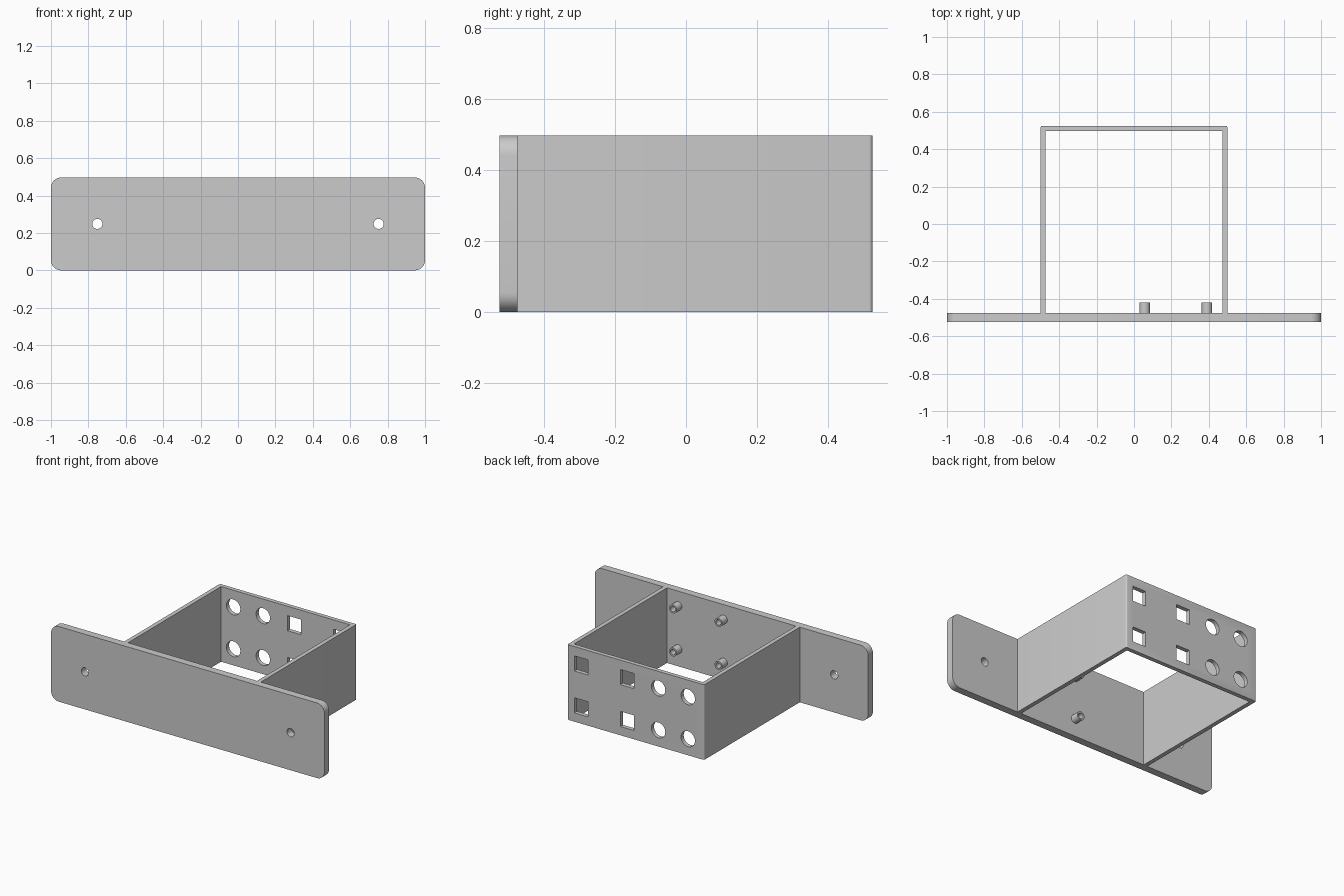
import bpy, bmesh, math
from mathutils import Matrix, Vector

if "Cube" in bpy.data.objects:
    bpy.data.objects.remove(bpy.data.objects["Cube"])

H = 0.497                      # overall height
FRONT, BACK = -0.525, 0.525    # depth limits
PLATE_BACK = -0.475
WALL = 0.028

grey = bpy.data.materials.new("plain grey")
grey.diffuse_color = (0.6, 0.6, 0.6, 1)
grey.use_nodes = True
grey.node_tree.nodes["Principled BSDF"].inputs["Base Color"].default_value = grey.diffuse_color


def finish(name, bm):
    bmesh.ops.recalc_face_normals(bm, faces=bm.faces)
    mesh = bpy.data.meshes.new(name)
    bm.to_mesh(mesh)
    bm.free()
    mesh.materials.append(grey)
    ob = bpy.data.objects.new(name, mesh)
    bpy.context.collection.objects.link(ob)
    return ob


def select(ob):
    bpy.ops.object.select_all(action='DESELECT')
    ob.select_set(True)
    bpy.context.view_layer.objects.active = ob


def smooth(ob):
    select(ob)
    bpy.ops.object.shade_smooth_by_angle(angle=math.radians(30))


def extrude(bm, points, offset):
    """Closed outline extruded along an offset vector."""
    face = bm.faces.new([bm.verts.new(p) for p in points])
    new = bmesh.ops.extrude_face_region(bm, geom=[face])["geom"]
    bmesh.ops.translate(bm, vec=Vector(offset),
                        verts=[v for v in new if isinstance(v, bmesh.types.BMVert)])


def arc(cx, cy, r, start, steps):
    """Quarter arc from a start angle in degrees."""
    return [(cx + r * math.cos(math.radians(start + 90 * i / steps)),
             cy + r * math.sin(math.radians(start + 90 * i / steps)))
            for i in range(steps + 1)]


def circle(x, z, r, y, n=32):
    return [(x + r * math.cos(2 * math.pi * i / n), y,
             z + r * math.sin(2 * math.pi * i / n)) for i in range(n)]


def square(x, z, h, y):
    return [(x - h, y, z - h), (x + h, y, z - h), (x + h, y, z + h), (x - h, y, z + h)]


def cut(ob, outlines, depth):
    """Cut all outlines through the object along y."""
    bm = bmesh.new()
    for pts in outlines:
        extrude(bm, pts, (0, depth, 0))
    cutter = finish("hole_cutter", bm)
    cutter.hide_render = True
    mod = ob.modifiers.new("holes", 'BOOLEAN')
    mod.operation = 'DIFFERENCE'
    mod.solver = 'EXACT'
    mod.object = cutter
    select(ob)
    bpy.ops.object.modifier_apply(modifier=mod.name)
    bpy.data.objects.remove(cutter, do_unlink=True)


# Front plate with rounded corners and two screw holes
R = 0.055
outline = (arc(1 - R, H - R, R, 0, 8) + arc(-1 + R, H - R, R, 90, 8)
           + arc(-1 + R, R, R, 180, 8) + arc(1 - R, R, R, 270, 8))
bm = bmesh.new()
extrude(bm, [(x, FRONT, z) for x, z in outline], (0, PLATE_BACK - FRONT, 0))
plate = finish("front_plate", bm)
cut(plate, [circle(s * 0.752, H / 2, 0.027, FRONT - 0.05) for s in (-1, 1)], 0.15)
smooth(plate)

# U-shaped walls behind the plate, slightly rounded at the outer back corners
r, inner = 0.01, 0.5 - WALL
profile = ([(0.5, PLATE_BACK)] + arc(0.5 - r, BACK - r, r, 0, 4)
           + arc(-0.5 + r, BACK - r, r, 90, 4)
           + [(-0.5, PLATE_BACK), (-inner, PLATE_BACK), (-inner, BACK - WALL),
              (inner, BACK - WALL), (inner, PLATE_BACK)])
bm = bmesh.new()
extrude(bm, [(x, y, 0) for x, y in profile], (0, 0, H))
walls = finish("box_walls", bm)

# Square and round openings in the back wall, two rows
holes = []
for z in (0.108, 0.385):
    holes += [square(x, z, 0.05, BACK - 0.1) for x in (0.40, 0.063)]
    holes += [circle(x, z, 0.051, BACK - 0.1) for x in (-0.165, -0.382)]
cut(walls, holes, 0.2)
smooth(walls)

# Four hollow standoffs on the back of the plate
for x in (0.057, 0.39):
    for z in (0.115, 0.40):
        bm = bmesh.new()
        rings = [[bm.verts.new(p) for p in circle(x, z, rad, y, 24)]
                 for rad, y in ((0.028, PLATE_BACK), (0.028, -0.42),
                                (0.018, -0.42), (0.018, PLATE_BACK))]
        for k in range(4):
            a, b = rings[k], rings[(k + 1) % 4]
            for i in range(24):
                j = (i + 1) % 24
                bm.faces.new((a[i], a[j], b[j], b[i]))
        smooth(finish("standoff", bm))
